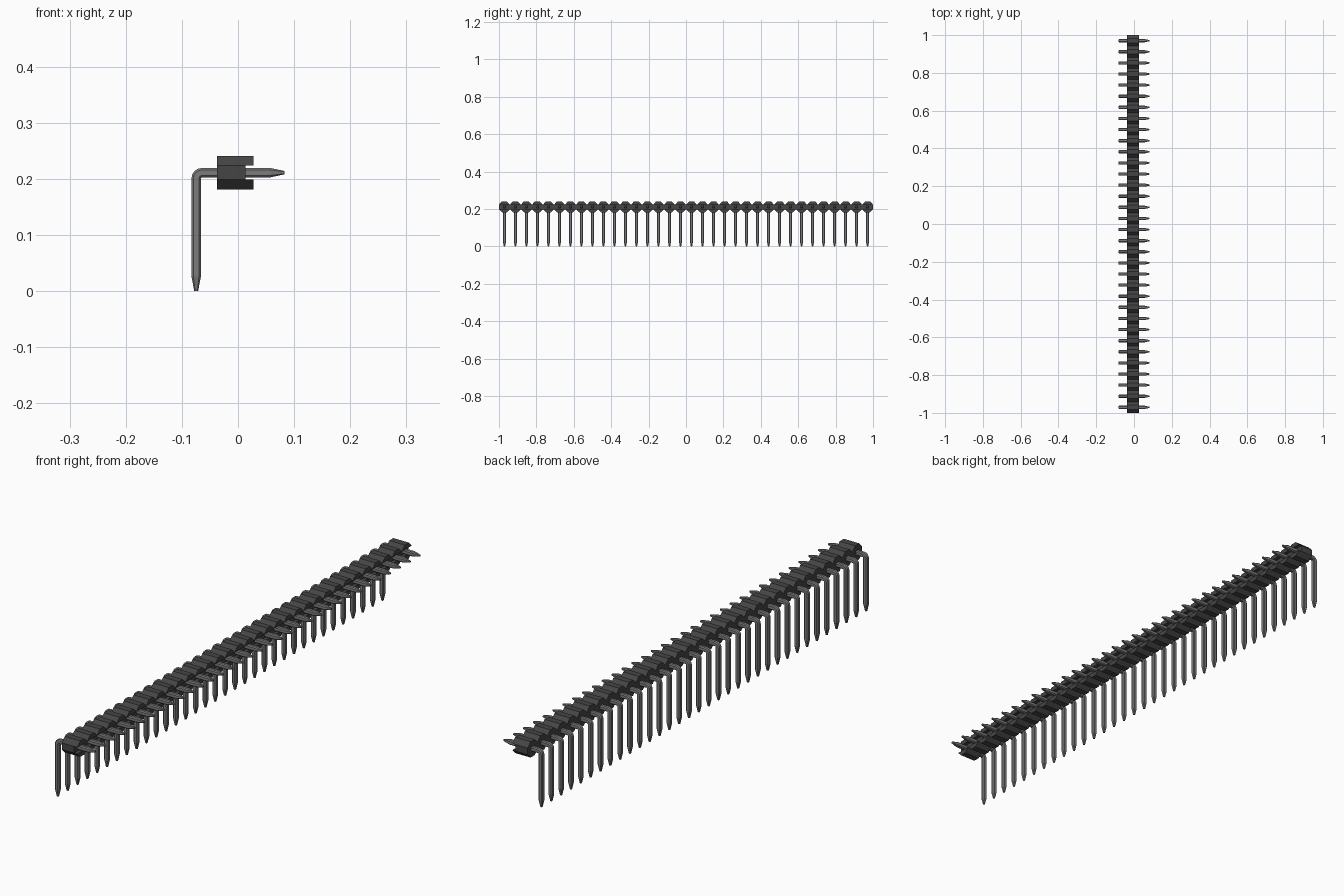
import bpy
import bmesh
import math
from mathutils import Vector

if "Cube" in bpy.data.objects:
    bpy.data.objects.remove(bpy.data.objects["Cube"], do_unlink=True)

COUNT = 34
PITCH = 2 / COUNT
AXIS_Z = 0.211      # height of the pin row


def material(name, value):
    m = bpy.data.materials.new(name)
    m.use_nodes = True
    col = (value, value, value, 1)
    m.diffuse_color = col
    m.node_tree.nodes["Principled BSDF"].inputs["Base Color"].default_value = col
    return m


def finish(name, bm, mat):
    """Turn a bmesh into an object repeated along the row."""
    bmesh.ops.recalc_face_normals(bm, faces=bm.faces)
    mesh = bpy.data.meshes.new(name)
    bm.to_mesh(mesh)
    bm.free()
    mesh.materials.append(mat)
    ob = bpy.data.objects.new(name, mesh)
    bpy.context.collection.objects.link(ob)
    ob.location = (0, -1 + PITCH / 2, AXIS_Z)
    arr = ob.modifiers.new("row", 'ARRAY')
    arr.count = COUNT
    arr.use_relative_offset = False
    arr.use_constant_offset = True
    arr.constant_offset_displace = (0, PITCH, 0)
    return ob


def loft(bm, rings):
    """Skin a list of equal rings; return the vertex rings."""
    vr = [[bm.verts.new(p) for p in r] for r in rings]
    n = len(vr[0])
    for a, b in zip(vr, vr[1:]):
        for i in range(n):
            j = (i + 1) % n
            bm.faces.new((a[i], a[j], b[j], b[i]))
    return vr


def octagon(half_w, half_h, cut_w, cut_h):
    """Rectangle with cut corners, counter-clockwise from lower right side."""
    w, h, a, b = half_w, half_h, half_w - cut_w, half_h - cut_h
    return [(w, -b), (w, b), (a, h), (-a, h), (-w, b), (-w, -b), (-a, -h), (a, -h)]


# Housing: octagonal cells with a slot along the +x face
HY, HZ = PITCH / 2, 0.030
CUT_Y, CUT_Z = 0.0172, 0.0175
X_BACK, X_SLOT, X_FRONT = -0.0375, 0.0135, 0.0275
bm = bmesh.new()
outline = octagon(HY, HZ, CUT_Y, CUT_Z)
rings = loft(bm, [[(x, y, z) for y, z in outline] for x in (X_BACK, X_SLOT)])
bm.faces.new(rings[0])
v = rings[1]
top = bm.faces.new((v[1], v[2], v[3], v[4]))
bm.faces.new((v[0], v[1], v[4], v[5]))
bottom = bm.faces.new((v[5], v[6], v[7], v[0]))
for face in (top, bottom):
    ext = bmesh.ops.extrude_face_region(bm, geom=[face])["geom"]
    verts = [g for g in ext if isinstance(g, bmesh.types.BMVert)]
    bmesh.ops.translate(bm, verts=verts, vec=(X_FRONT - X_SLOT, 0, 0))
    bm.faces.remove(face)
finish("housing", bm, material("dark grey plastic", 0.06))

# Pins: square wire with cut edges, right-angle bend and tapered ends
R = 0.0085
BEND = Vector((-0.064, 0, -R - 0.002))     # pivot of the bend
BEND_R = R + 0.002
section = octagon(R, R, 0.0035, 0.0035)


def ring(centre, angle, scale=1.0):
    """Section at centre; angle 0 has its outer side up, 90 degrees facing -x."""
    out = Vector((-math.sin(angle), 0, math.cos(angle)))
    side = Vector((0, 1, 0))
    return [centre + side * y * scale + out * z * scale for y, z in section]


rings = [ring(Vector((0.083, 0, 0)), 0, 0.35), ring(Vector((0.057, 0, 0)), 0)]
for k in range(5):
    a = math.radians(90 * k / 4)
    rings.append(ring(BEND + BEND_R * Vector((-math.sin(a), 0, math.cos(a))), a))
x_leg = BEND.x - BEND_R
rings += [ring(Vector((x_leg, 0, 0.026 - AXIS_Z)), math.pi / 2),
          ring(Vector((x_leg, 0, -AXIS_Z)), math.pi / 2, 0.4)]
bm = bmesh.new()
vr = loft(bm, rings)
bm.faces.new(vr[0])
bm.faces.new(vr[-1])
finish("pins", bm, material("grey metal", 0.2))
